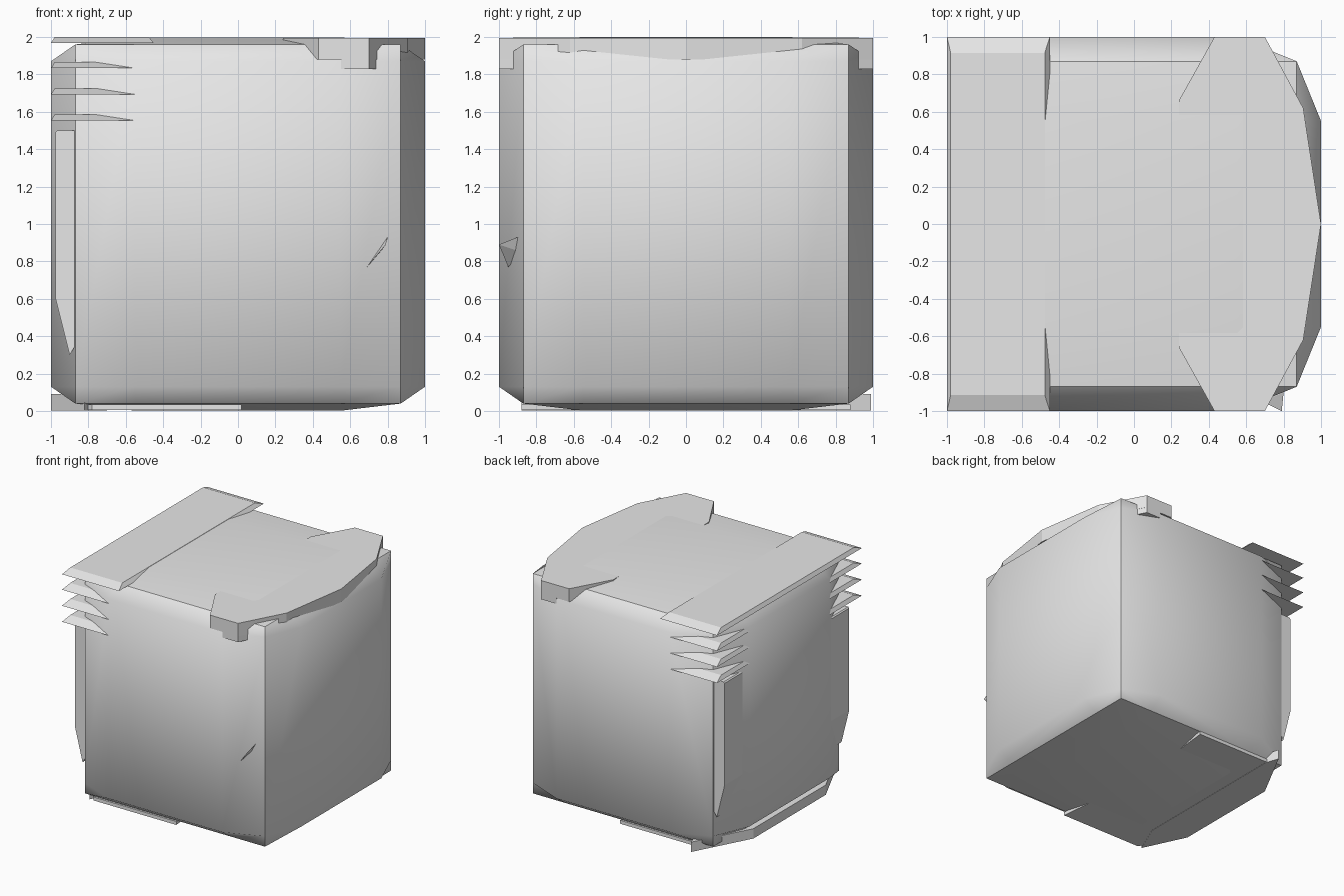
import bpy
import bmesh
from mathutils import Vector

cube = bpy.data.objects.get("Cube")
if cube:
    bpy.data.objects.remove(cube, do_unlink=True)

grey = bpy.data.materials.new("plain grey")
grey.use_nodes = True
grey.diffuse_color = (0.8, 0.8, 0.8, 1)
grey.node_tree.nodes["Principled BSDF"].inputs["Base Color"].default_value = grey.diffuse_color


def finish(bm, name):
    bmesh.ops.recalc_face_normals(bm, faces=bm.faces)
    mesh = bpy.data.meshes.new(name)
    bm.to_mesh(mesh)
    bm.free()
    mesh.materials.append(grey)
    obj = bpy.data.objects.new(name, mesh)
    bpy.context.collection.objects.link(obj)
    return obj


def loft(name, lower, upper):
    """Close a solid between two matching outlines."""
    bm = bmesh.new()
    a = [bm.verts.new(p) for p in lower]
    b = [bm.verts.new(p) for p in upper]
    bm.faces.new(a)
    bm.faces.new(b)
    for i in range(len(a)):
        j = (i + 1) % len(a)
        bm.faces.new((a[i], a[j], b[j], b[i]))
    return finish(bm, name)


def prism(name, outline, z0, z1):
    return loft(name, [(x, y, z0) for x, y in outline], [(x, y, z1) for x, y in outline])


# Body: a block whose six sides each swell to a flat plateau
EDGE = Vector((0.87, 0.87, 0.96))      # where neighbouring sides meet
PLATEAU = Vector((0.55, 0.55, 0.87))   # half size of each plateau
SWELL = Vector((1, 1, 0.998))          # how far each plateau stands out
bm = bmesh.new()
for axis in range(3):
    u, v = (axis + 1) % 3, (axis + 2) % 3
    for side in (-1, 1):
        grid = []
        for i in range(4):
            for j in range(4):
                p = Vector()
                p[u] = (-EDGE[u], -PLATEAU[u], PLATEAU[u], EDGE[u])[i]
                p[v] = (-EDGE[v], -PLATEAU[v], PLATEAU[v], EDGE[v])[j]
                inner = i in (1, 2) and j in (1, 2)
                p[axis] = side * (SWELL if inner else EDGE)[axis]
                p.z += 1
                grid.append(bm.verts.new(p))
        for i in range(3):
            for j in range(3):
                k = 4 * i + j
                f = bm.faces.new((grid[k], grid[k + 1], grid[k + 5], grid[k + 4]))
                f.smooth = True
                f.material_index = 0
# Seams between the six sides stay sharp
seams = [e for e in bm.edges if e.is_boundary]
for e in seams:
    e.smooth = False
bmesh.ops.remove_doubles(bm, verts=bm.verts, dist=0.0005)
finish(bm, "body")


def rect(x0, x1, y, z):
    return [(x0, -y, z), (x1, -y, z), (x1, y, z), (x0, y, z)]


# Top slab and the three slats below it, with sloped rims
for n, top in enumerate((2.0, 1.865, 1.725, 1.585)):
    name = "top_slab" if n == 0 else f"slat_{n}"
    right = -0.45 if n == 0 else -0.5
    loft(name, rect(-1, right, 1, top - 0.032),
         rect(-0.98, right - 0.027, 0.915, top))


def mirrored(half):
    """Mirror a half outline across the y axis."""
    return half + [(x, -y) for x, y in reversed(half) if y]


# Top cover wrapping over the left side, with clips at both ends
prism("top_cover", mirrored([(1, 0), (0.905, 0.62), (0.7, 1), (0.43, 1), (0.24, 0.66)]),
      1.88, 1.994)
for side, name in ((-1, "front_clip"), (1, "back_clip")):
    prism(name, [(0.55, side), (0.7, side), (0.75, side * 0.9), (0.55, side * 0.9)], 1.83, 1.95)

# Bottom tray and its raised rim on the right side
prism("bottom_tray", mirrored([(-1, 0), (-1, 0.5), (-0.78, 0.88), (0.02, 0.88), (-0.02, 0.5)]),
      0.006, 0.036)
prism("tray_rim", [(-1, -0.5), (-0.82, -0.88), (-0.7, -0.6), (-0.7, 0.87), (-0.74, 0.99), (-1, 0.5)],
      0.004, 0.09)

# Tapered upright fin on the right side, showing at both corners
fin = [(-0.975, 1.49), (-0.965, 1.5), (-0.87, 1.5), (-0.87, 0.35), (-0.9, 0.3), (-0.975, 0.6)]
loft("side_fin", [(x, -0.86, z) for x, z in fin], [(x, 0.86, z) for x, z in fin])

# Small splinter on the front
bm = bmesh.new()
tip = [bm.verts.new(p) for p in
       ((0.8, -0.9, 0.93), (0.69, -0.95, 0.77), (0.79, -1, 0.89), (0.76, -0.88, 0.85))]
for skip in tip:
    bm.faces.new([p for p in tip if p is not skip])
finish(bm, "splinter")
